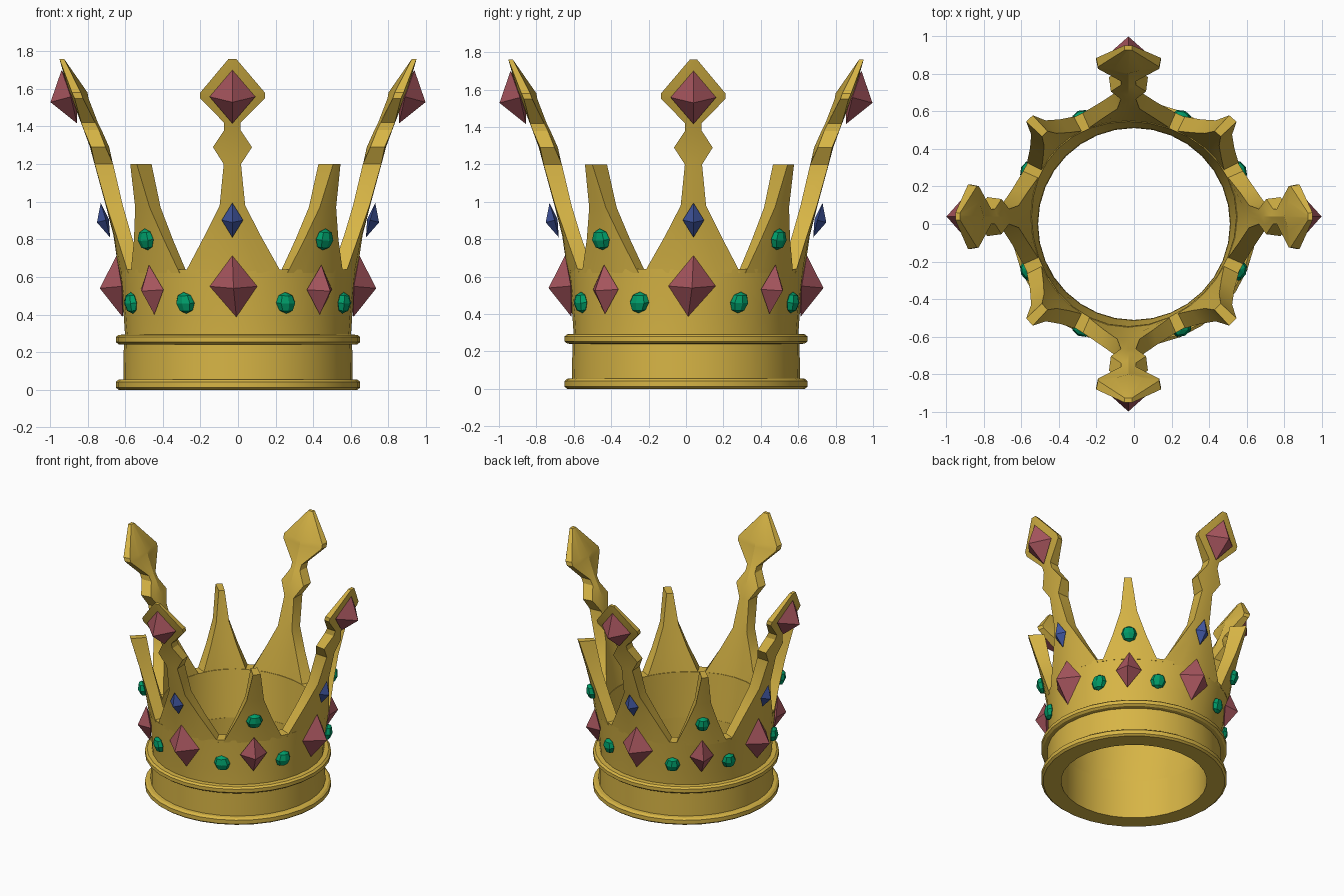
import bpy, bmesh
from math import sin, cos, pi, radians

if "Cube" in bpy.data.objects:
    bpy.data.objects.remove(bpy.data.objects["Cube"])


def material(name, rgb):
    m = bpy.data.materials.new(name)
    m.diffuse_color = (*rgb, 1)
    m.use_nodes = True
    m.node_tree.nodes["Principled BSDF"].inputs["Base Color"].default_value = m.diffuse_color
    return m


gold = material("gold", (0.68, 0.46, 0.06))
red = material("red_gem", (0.38, 0.09, 0.11))
green = material("green_gem", (0.0, 0.33, 0.14))
blue = material("blue_gem", (0.05, 0.09, 0.34))


def place(a, r, z):
    """Cylindrical point; the upper crown sits slightly off centre."""
    k = min(max((z - 0.3) / 0.3, 0), 1)
    return (r * cos(a) - 0.03 * k * sin(a) ** 2,
            r * sin(a) + 0.04 * k * cos(a) ** 2, z)


def finish(name, bm, mat, smooth=False):
    bmesh.ops.recalc_face_normals(bm, faces=bm.faces)
    me = bpy.data.meshes.new(name)
    bm.to_mesh(me)
    bm.free()
    me.materials.append(mat)
    ob = bpy.data.objects.new(name, me)
    bpy.context.collection.objects.link(ob)
    if smooth:
        bpy.ops.object.select_all(action='DESELECT')
        ob.select_set(True)
        bpy.context.view_layer.objects.active = ob
        bpy.ops.object.shade_smooth_by_angle(angle=radians(25))
    return ob


def bridge(bm, a, b):
    n = len(a)
    for i in range(n):
        j = (i + 1) % n
        bm.faces.new((a[i], a[j], b[j], b[i]))


def lathe(name, profile, seg=32):
    bm = bmesh.new()
    rings = [[bm.verts.new(place(2 * pi * i / seg, r, z)) for r, z in profile]
             for i in range(seg)]
    for i in range(seg):
        bridge(bm, rings[i], rings[(i + 1) % seg])
    return finish(name, bm, gold, True)


def prong(name, a, rows):
    """Rows: height, half width, outer radius, inner edge radius, inner centre radius."""
    bm = bmesh.new()
    cols = (-1, -0.5, 0, 0.5, 1)
    loops = []
    for z, hw, ro, ri, rc in rows:
        ph = hw / ro
        loop = [bm.verts.new(place(a + s * ph, ro, z)) for s in cols]
        loop += [bm.verts.new(place(a + s * ph, ri + (rc - ri) * (1 - abs(s)), z))
                 for s in reversed(cols)]
        loops.append(loop)
    for lo, hi in zip(loops, loops[1:]):
        bridge(bm, lo, hi)
    bm.faces.new(loops[0])
    bm.faces.new(loops[-1])
    return finish(name, bm, gold, True)


def gem(name, mat, a, r, z, w, h, d, tilt, sides=4, rings=2):
    """Faceted stone lying on the wall, leaning outward with it."""
    bm = bmesh.new()
    bmesh.ops.create_uvsphere(bm, u_segments=sides, v_segments=rings, radius=1)
    for v in bm.verts:
        u, out, up = v.co.x * w, v.co.y * d, v.co.z * h
        if out < 0:
            out *= 0.4
        v.co = place(a + u / r, r + out + tilt * up, z + up - tilt * out)
    return finish(name, bm, mat)


# base band with two raised rims
lathe("base_band", [(0.51, 0), (0.635, 0), (0.65, 0.012), (0.65, 0.042),
                    (0.635, 0.054), (0.61, 0.056), (0.607, 0.24), (0.635, 0.242),
                    (0.65, 0.254), (0.65, 0.28), (0.635, 0.292), (0.59, 0.294),
                    (0.512, 0.294)])
# flaring wall up to the valleys
lathe("wall", [(0.512, 0.28), (0.6, 0.28), (0.608, 0.4), (0.635, 0.64),
               (0.545, 0.64)])

tall_rows = [(0.62, 0.265, 0.633, 0.546, 0.546), (0.82, 0.15, 0.662, 0.58, 0.58),
             (0.98, 0.068, 0.703, 0.615, 0.615), (1.2, 0.046, 0.763, 0.665, 0.665),
             (1.29, 0.104, 0.787, 0.71, 0.685), (1.38, 0.044, 0.82, 0.74, 0.725),
             (1.42, 0.044, 0.835, 0.76, 0.745), (1.55, 0.173, 0.885, 0.84, 0.795),
             (1.58, 0.173, 0.898, 0.85, 0.80), (1.76, 0.02, 0.95, 0.925, 0.925)]
short_rows = [(0.62, 0.2, 0.633, 0.546, 0.546), (0.8, 0.12, 0.66, 0.575, 0.575),
              (0.97, 0.058, 0.70, 0.61, 0.61), (1.2, 0.026, 0.765, 0.65, 0.65)]

for i in range(4):
    a = i * pi / 2
    c = a + pi / 4
    # tall prong with its three stones
    prong(f"tall_prong_{i}", a, tall_rows)
    gem(f"large_red_gem_{i}", red, a, 0.63, 0.55, 0.127, 0.163, 0.105, 0.1)
    gem(f"blue_gem_{i}", blue, a, 0.705, 0.902, 0.057, 0.092, 0.045, 0.27)
    gem(f"top_red_gem_{i}", red, a, 0.897, 1.558, 0.122, 0.142, 0.1, 0.29)
    # short prong between tall ones
    prong(f"short_prong_{i}", c, short_rows)
    gem(f"small_red_gem_{i}", red, c, 0.635, 0.532, 0.09, 0.132, 0.075, 0.1)
    gem(f"high_green_gem_{i}", green, c, 0.668, 0.8, 0.055, 0.057, 0.04, 0.2, 8, 4)
    for s in (-1, 1):
        gem(f"low_green_gem_{i}_{s}", green, a + s * radians(25.5), 0.622, 0.462,
            0.055, 0.057, 0.04, 0.1, 8, 4)
